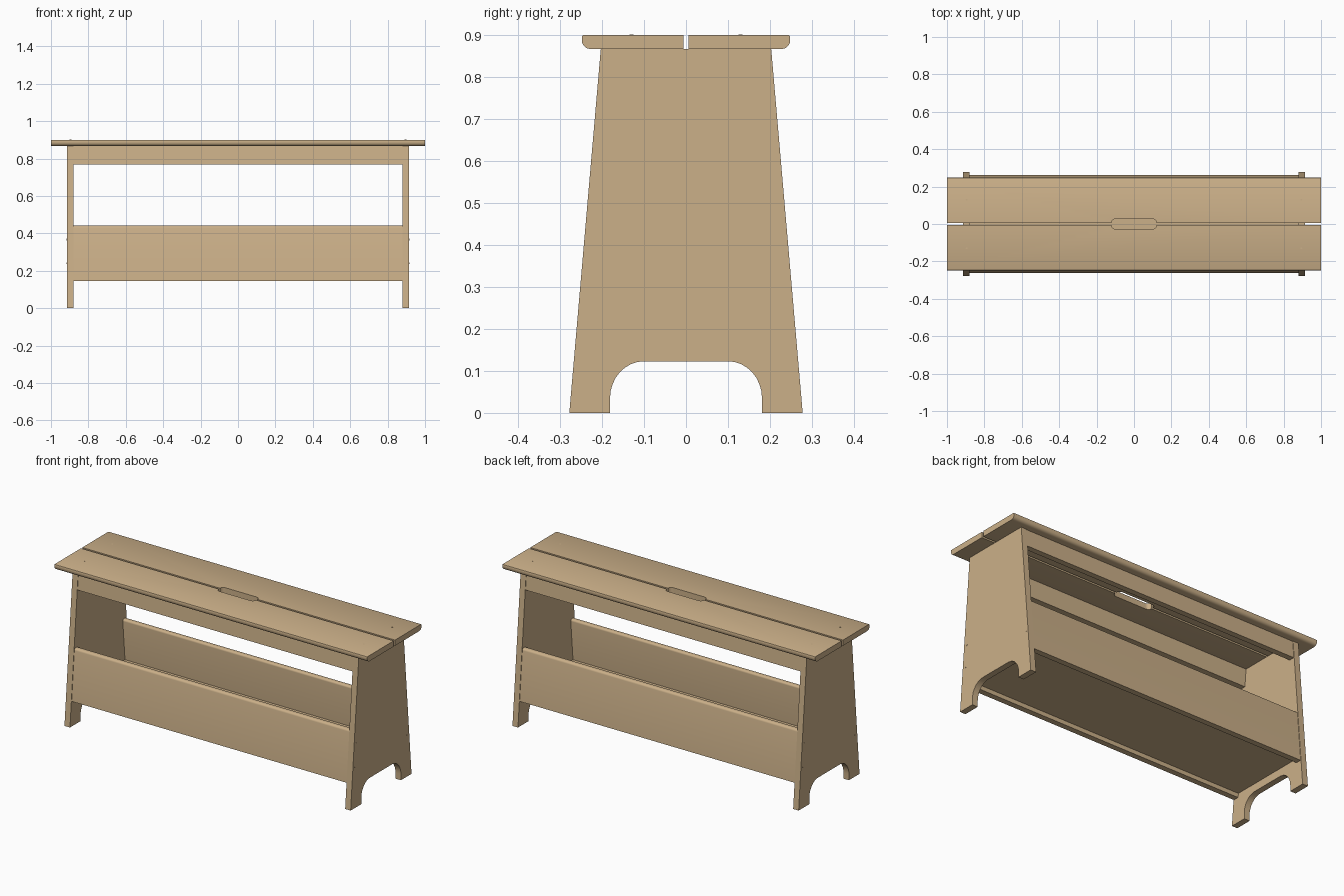
import bpy, bmesh, math
from mathutils import Vector, Matrix

if "Cube" in bpy.data.objects:
    bpy.data.objects.remove(bpy.data.objects["Cube"])

wood = bpy.data.materials.new("light wood")
wood.diffuse_color = (0.60, 0.434, 0.25, 1)
wood.use_nodes = True
wood.node_tree.nodes["Principled BSDF"].inputs["Base Color"].default_value = wood.diffuse_color


def finish(bm, name):
    bmesh.ops.recalc_face_normals(bm, faces=bm.faces[:])
    me = bpy.data.meshes.new(name)
    bm.to_mesh(me)
    bm.free()
    me.materials.append(wood)
    ob = bpy.data.objects.new(name, me)
    bpy.context.collection.objects.link(ob)
    bpy.ops.object.select_all(action='DESELECT')
    ob.select_set(True)
    bpy.context.view_layer.objects.active = ob
    bpy.ops.object.shade_smooth_by_angle(angle=math.radians(35))
    return ob


def prism(name, outline, to3d, a, b, rounds=()):
    """Extrude a 2D outline from a to b; rounds = (edge test, radius, segments)."""
    bm = bmesh.new()
    face = bm.faces.new([bm.verts.new(to3d(p, q, a)) for p, q in outline])
    step = Vector(to3d(0, 0, b)) - Vector(to3d(0, 0, a))
    new = bmesh.ops.extrude_face_region(bm, geom=[face], use_keep_orig=True)['geom']
    bmesh.ops.translate(bm, vec=step, verts=[v for v in new if isinstance(v, bmesh.types.BMVert)])
    bmesh.ops.recalc_face_normals(bm, faces=bm.faces[:])
    for test, radius, segs in rounds:
        edges = [e for e in bm.edges if test(*e.verts)]
        bmesh.ops.bevel(bm, geom=edges, offset=radius, segments=segs,
                        profile=0.5, affect='EDGES', clamp_overlap=True)
    return finish(bm, name)


def arc(cx, cy, rx, ry, a0, a1, n=8):
    pts = [math.radians(a0 + (a1 - a0) * i / n) for i in range(n + 1)]
    return [(cx + rx * math.cos(t), cy + ry * math.sin(t)) for t in pts]


def along_x(p, q, d):
    return (d, p, q)


def along_z(p, q, d):
    return (p, q, d)


def edge_y(z):
    """Half width of the tapered leg panels at height z."""
    return 0.278 - 0.0865 * z


# Tapered leg panels with an arched foot cut-out
leg = ([(-0.278, 0), (-0.181, 0)] + arc(-0.1, 0.035, 0.081, 0.088, 180, 90)
       + arc(0.1, 0.035, 0.081, 0.088, 90, 0)
       + [(0.181, 0), (0.278, 0), (edge_y(0.867), 0.867), (-edge_y(0.867), 0.867)])
for s, side in ((-1, "left"), (1, "right")):
    prism(side + "_leg_panel", leg, along_x, s * 0.88, s * 0.915)


def tilted(s, z0, z1, t):
    """Sloping board section that follows the leg edge."""
    o0, o1 = edge_y(z0) - 0.003, edge_y(z1) - 0.003
    return [(s * o0, z0), (s * o1, z1), (s * (o1 - t), z1), (s * (o0 - t), z0)]


for s, side in ((-1, "front"), (1, "back")):
    # Seat half: notch for the hand hole, rounded outer long edges
    seat = ([(-1, 0.006), (-0.12, 0.006)] + arc(-0.098, 0.006, 0.022, 0.021, 180, 90, 6)
            + arc(0.098, 0.006, 0.022, 0.021, 90, 0, 6)[:-1]
            + [(0.12, 0.006), (1, 0.006), (1, 0.248), (-1, 0.248)])
    seat = [p for i, p in enumerate(seat) if i == 0 or math.dist(p, seat[i - 1]) > 1e-5]

    def outer(low):
        return lambda a, b: (abs(a.co.y) > 0.247 and abs(b.co.y) > 0.247
                             and abs(a.co.x - b.co.x) > 1
                             and all((v.co.z < 0.868) if low else (v.co.z > 0.899) for v in (a, b)))
    prism(side + "_seat_board", [(x, s * y) for x, y in seat], along_z, 0.867, 0.9,
          [(outer(True), 0.02, 5), (outer(False), 0.004, 2)])

    # Rail under the seat
    prism(side + "_top_rail", tilted(s, 0.768, 0.867, 0.033), along_x, -0.88, 0.88)

    # Deep side board of the storage trough with rounded top
    prism(side + "_side_board", tilted(s, 0.145, 0.441, 0.033), along_x, -0.88, 0.88,
          [(lambda a, b: a.co.z > 0.44 and b.co.z > 0.44 and abs(a.co.x - b.co.x) > 1, 0.012, 4)])

# Trough floor, slightly recessed above the lower board edges
prism("trough_floor", [(-0.231, 0.168), (0.231, 0.168), (0.229, 0.2), (-0.229, 0.2)],
      along_x, -0.88, 0.88)

# Small wooden plugs on the leg panels and the seat
bm = bmesh.new()
turn = Matrix.Rotation(math.pi / 2, 4, 'Y')
for sx in (-1, 1):
    for sy in (-1, 1):
        spots = [(Vector((sx * 0.914, sy * 0.226, 0.368)), turn),
                 (Vector((sx * 0.914, sy * 0.238, 0.24)), turn),
                 (Vector((sx * 0.895, sy * 0.13, 0.899)), Matrix())]
        for pos, rot in spots:
            bmesh.ops.create_cone(bm, cap_ends=True, segments=12, radius1=0.005, radius2=0.005,
                                  depth=0.004, matrix=Matrix.Translation(pos) @ rot)
finish(bm, "wood_plugs")
